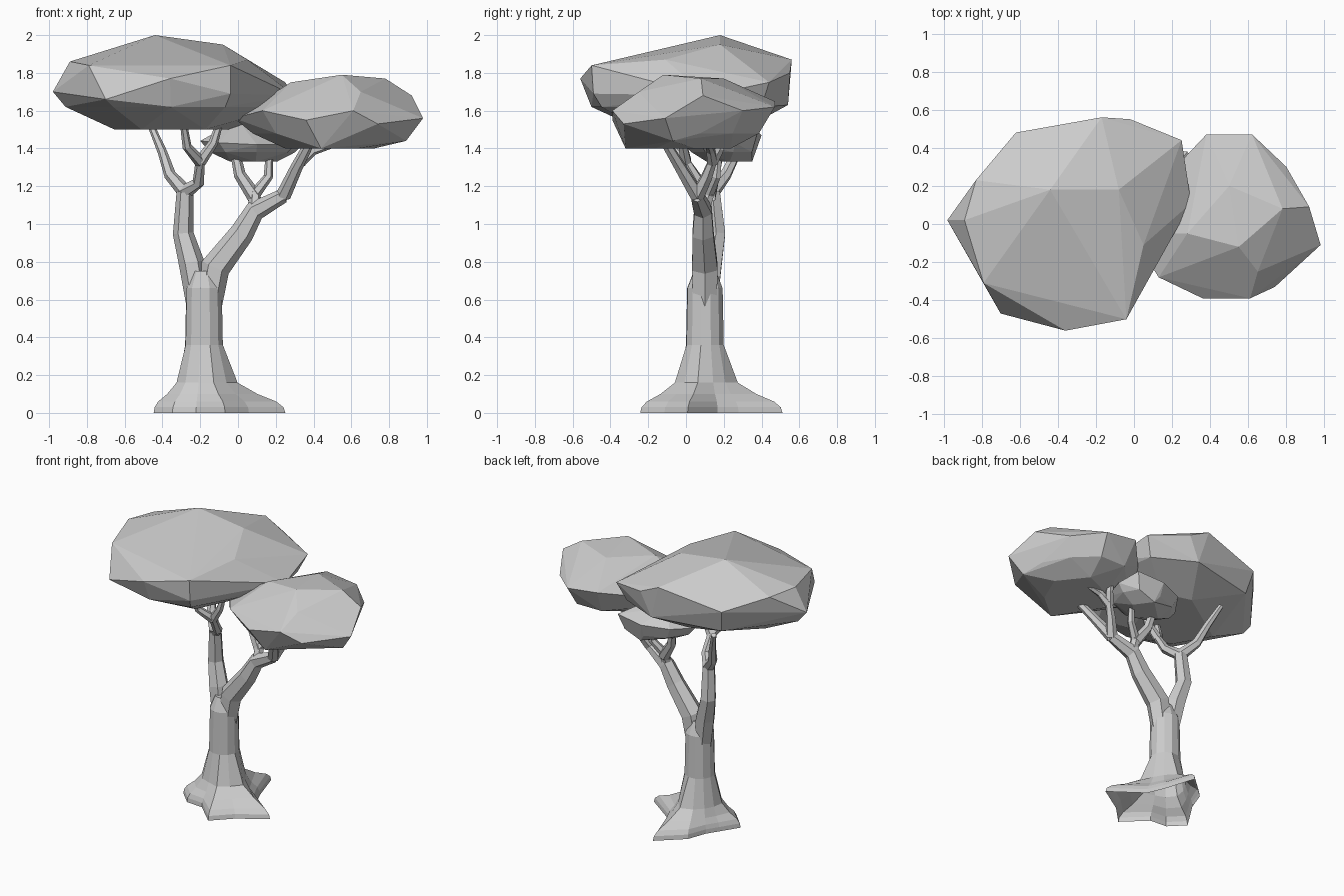
import bpy
import bmesh
from math import cos, sin, radians
from mathutils import Vector

default_cube = bpy.data.objects.get("Cube")
if default_cube:
    bpy.data.objects.remove(default_cube, do_unlink=True)

# One plain grey for the whole tree
grey = bpy.data.materials.new("plain grey")
grey.use_nodes = True
grey.diffuse_color = (0.6, 0.6, 0.6, 1)
grey.node_tree.nodes["Principled BSDF"].inputs["Base Color"].default_value = grey.diffuse_color


def finish(bm, name):
    """Turn a bmesh into a flat shaded, grey object."""
    bmesh.ops.recalc_face_normals(bm, faces=bm.faces[:])
    mesh = bpy.data.meshes.new(name)
    bm.to_mesh(mesh)
    bm.free()
    mesh.materials.append(grey)
    obj = bpy.data.objects.new(name, mesh)
    bpy.context.scene.collection.objects.link(obj)
    return obj


def loft(name, rings):
    """Skin a list of equally sized point rings, open below and capped on top."""
    bm = bmesh.new()
    loops = [[bm.verts.new(point) for point in ring] for ring in rings]
    count = len(loops[0])
    for lower, upper in zip(loops, loops[1:]):
        for i in range(count):
            j = (i + 1) % count
            bm.faces.new((lower[i], lower[j], upper[j], upper[i]))
    bm.faces.new(loops[-1])
    return finish(bm, name)


def branch(name, path, radii, sides=6):
    """Tapered faceted tube along a path."""
    points = [Vector(point) for point in path]
    rings = []
    for i, (point, radius) in enumerate(zip(points, radii)):
        before = points[max(i - 1, 0)]
        after = points[min(i + 1, len(points) - 1)]
        along = (after - before).normalized()
        across = along.cross(Vector((0, 1, 0))).normalized()
        other = along.cross(across)
        ring = []
        for k in range(sides):
            angle = radians(360 * k / sides)
            ring.append(point + radius * (across * cos(angle) + other * sin(angle)))
        rings.append(ring)
    return loft(name, rings)


def canopy(name, rim, extra, underside):
    """Faceted cushion: hull of a rim, extra points and shrunken lower rims."""
    bm = bmesh.new()
    points = [Vector(point) for point in rim + extra]
    centre = sum((Vector(point) for point in rim), Vector()) / len(rim)
    for scale, height in underside:
        for point in rim[::2] if scale < 0.7 else rim:
            lower = centre.lerp(Vector(point), scale)
            lower.z = height
            points.append(lower)
    for point in points:
        bm.verts.new(point)
    result = bmesh.ops.convex_hull(bm, input=bm.verts[:])
    spare = set(result["geom_interior"]) | set(result["geom_unused"])
    spare = [item for item in spare if isinstance(item, bmesh.types.BMVert)]
    bmesh.ops.delete(bm, geom=spare, context="VERTS")
    bmesh.ops.dissolve_limit(bm, angle_limit=radians(4), verts=bm.verts[:], edges=bm.edges[:])
    return finish(bm, name)


# Trunk with a star shaped foot of spreading roots
root_reach = [0.44, 0.22, 0.24, 0.42, 0.27, 0.18, 0.19, 0.28, 0.25, 0.2, 0.36, 0.32]
trunk_levels = [  # height, core radius, how far the roots spread
    (0, 0.11, 1), (0.03, 0.11, 0.97), (0.06, 0.115, 0.85), (0.1, 0.12, 0.53),
    (0.16, 0.125, 0.18), (0.36, 0.102, 0), (0.66, 0.096, 0), (0.75, 0.06, 0),
]
trunk_rings = []
for height, core, spread in trunk_levels:
    ring = []
    for i, reach in enumerate(root_reach):
        angle = radians(i * 360 / len(root_reach) - 12)
        radius = core + spread * (reach - core)
        ring.append((-0.18 + radius * cos(angle), 0.1 + radius * sin(angle), height))
    trunk_rings.append(ring)
loft("trunk", trunk_rings)

# Limbs that split from the trunk
right_fork = (-0.28, 0.14, 1.17)
left_fork = (0.09, 0.09, 1.07)
twig_fork = (-0.2, 0, 1.33)
limb_end = (0.24, 0.06, 1.15)
back_fork = (0.33, 0.14, 1.33)
branch("right_limb", [(-0.21, 0.11, 0.58), (-0.245, 0.13, 0.79), (-0.29, 0.16, 0.95), right_fork],
       [0.065, 0.068, 0.055, 0.045])
branch("left_limb", [(-0.155, 0.1, 0.58), (-0.12, 0.1, 0.77), (0.02, 0.09, 0.95), left_fork, limb_end],
       [0.072, 0.078, 0.064, 0.054, 0.038])

# Thin branches reaching into the foliage
thin = [0.04, 0.032, 0.025, 0.018]
branch("right_outer_branch", [right_fork, (-0.36, 0.21, 1.26), (-0.4, 0.27, 1.38), (-0.46, 0.34, 1.52)], thin)
branch("right_inner_branch", [right_fork, (-0.21, 0.07, 1.22), twig_fork], thin)
branch("right_inner_twig", [twig_fork, (-0.27, -0.07, 1.41), (-0.29, -0.12, 1.54)], thin[1:])
branch("right_front_twig", [twig_fork, (-0.13, -0.02, 1.43), (-0.09, -0.02, 1.56)], thin[1:])
branch("left_outer_branch", [limb_end, (0.31, -0.03, 1.3), (0.39, -0.12, 1.45)], thin)
branch("left_back_branch", [limb_end, (0.29, 0.11, 1.25), back_fork], thin)
branch("left_back_twig", [back_fork, (0.36, 0.18, 1.4), (0.36, 0.2, 1.48)], thin[1:])
branch("left_outer_twig", [back_fork, (0.4, 0.13, 1.39), (0.5, 0.12, 1.42)], thin[1:])
branch("left_middle_branch", [left_fork, (0.09, 0.12, 1.16), (0.16, 0.16, 1.25), (0.17, 0.18, 1.42)], thin)
branch("left_inner_branch", [(0.09, 0.12, 1.14), (0.01, 0.15, 1.26), (-0.02, 0.18, 1.4)], thin)

# Foliage cushions
canopy(
    "large_canopy",
    rim=[(-0.98, 0.02, 1.7), (-0.79, -0.31, 1.84), (-0.7, -0.47, 1.66), (-0.36, -0.56, 1.77),
         (-0.04, -0.5, 1.84), (0.3, 0.11, 1.68), (0.25, 0.44, 1.75), (-0.02, 0.55, 1.8),
         (-0.17, 0.56, 1.87), (-0.62, 0.48, 1.78)],
    extra=[(-0.44, 0.18, 2), (-0.08, 0.18, 1.95), (0.05, -0.11, 1.87), (-0.04, -0.49, 1.69),
           (-0.89, 0.02, 1.86), (-0.83, 0.23, 1.85), (-0.1, 0.54, 1.63)],
    underside=[(0.9, 1.62), (0.51, 1.5)],
)
canopy(
    "small_canopy",
    rim=[(-0.02, -0.05, 1.56), (0.13, -0.28, 1.6), (0.36, -0.39, 1.55), (0.61, -0.39, 1.6),
         (0.74, -0.33, 1.53), (0.98, -0.11, 1.56), (0.92, 0.09, 1.68), (0.8, 0.3, 1.6),
         (0.62, 0.47, 1.62), (0.38, 0.47, 1.65), (0.2, 0.28, 1.6)],
    extra=[(0.55, -0.12, 1.79), (0.5, 0.2, 1.77), (0.78, 0.08, 1.77), (0.28, -0.05, 1.75),
           (0.65, -0.25, 1.7), (0.44, -0.32, 1.4), (0.89, -0.07, 1.44)],
    underside=[(0.82, 1.48), (0.5, 1.4)],
)
canopy(
    "back_canopy",
    rim=[(-0.2, 0.18, 1.44), (-0.1, 0.04, 1.43), (0.1, -0.01, 1.42), (0.3, 0.08, 1.42),
         (0.35, 0.26, 1.43), (0.28, 0.38, 1.49), (0.08, 0.4, 1.47), (-0.1, 0.33, 1.46)],
    extra=[(0, 0.22, 1.55), (0.18, 0.24, 1.54), (0.12, 0.35, 1.33)],
    underside=[(0.82, 1.38), (0.45, 1.33)],
)
